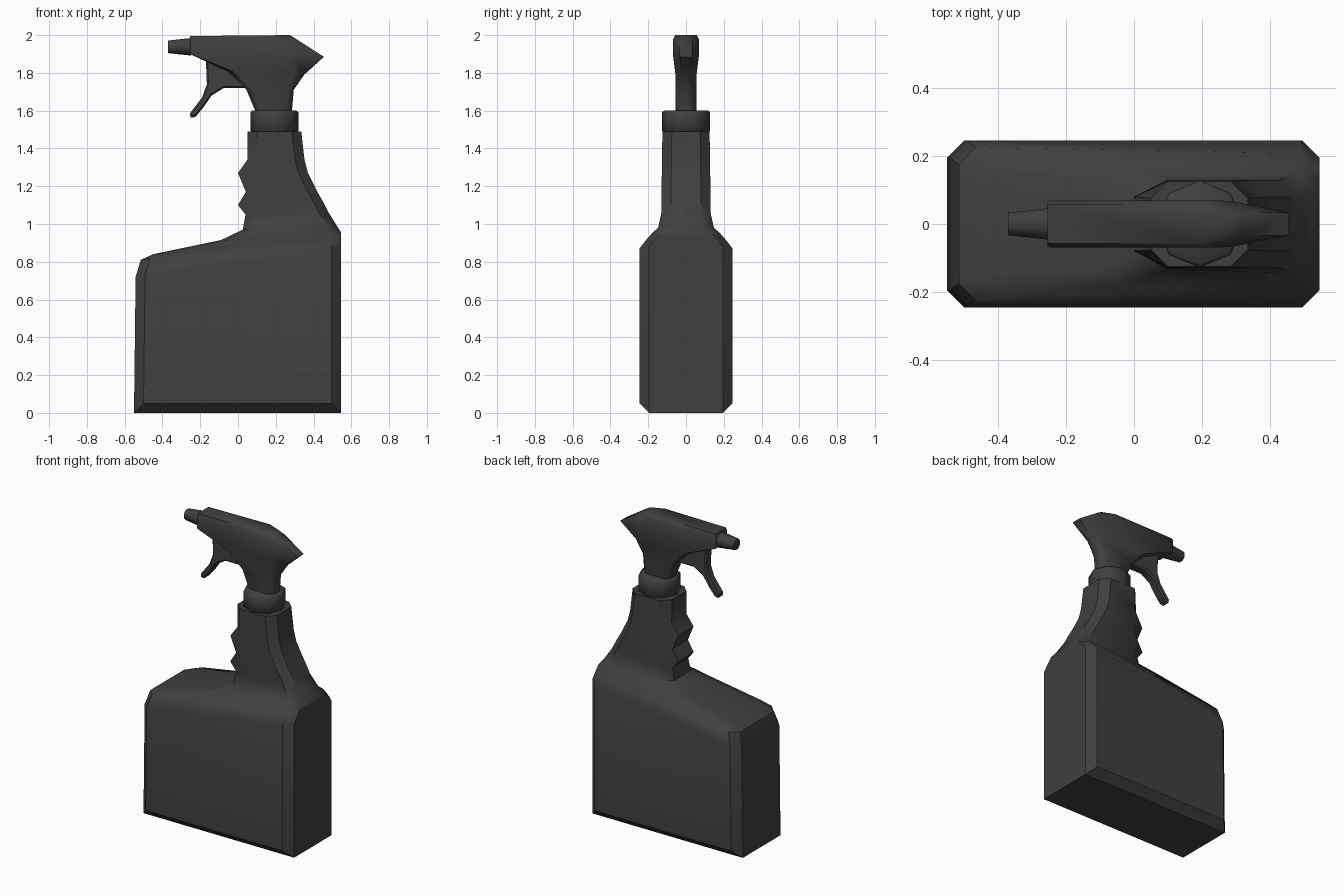
import bpy, bmesh, math
from mathutils import Matrix

if "Cube" in bpy.data.objects:
    bpy.data.objects.remove(bpy.data.objects["Cube"])

dark = bpy.data.materials.new("dark_plastic")
dark.diffuse_color = (0.05, 0.05, 0.05, 1)
dark.use_nodes = True
dark.node_tree.nodes["Principled BSDF"].inputs["Base Color"].default_value = dark.diffuse_color


def finish(name, bm, angle=40):
    bmesh.ops.remove_doubles(bm, verts=bm.verts, dist=0.0005)
    bmesh.ops.recalc_face_normals(bm, faces=bm.faces)
    me = bpy.data.meshes.new(name)
    bm.to_mesh(me)
    bm.free()
    ob = bpy.data.objects.new(name, me)
    bpy.context.collection.objects.link(ob)
    me.materials.append(dark)
    bpy.ops.object.select_all(action='DESELECT')
    ob.select_set(True)
    bpy.context.view_layer.objects.active = ob
    bpy.ops.object.shade_smooth_by_angle(angle=math.radians(angle))
    return ob


def loft(name, rings, cut, angle=40):
    """Slanted eight-sided rings: left x, z, half width, chamfer, then right."""
    bm = bmesh.new()
    loops = []
    for xl, zl, hl, cl, xr, zr, hr, cr in rings:
        half = [(xl, hl - min(cl, cut)), (xl + cl, hl),
                (xr - cr, hr), (xr, hr - min(cr, cut))]
        pts = half + [(x, -y) for x, y in reversed(half)]
        loops.append([bm.verts.new((x, y, zl + (zr - zl) * (x - xl) / (xr - xl)))
                      for x, y in pts])
    for a, b in zip(loops, loops[1:]):
        for i in range(8):
            j = (i + 1) % 8
            bm.faces.new((a[i], a[j], b[j], b[i]))
    bm.faces.new(loops[0])
    bm.faces.new(loops[-1])
    return finish(name, bm, angle)


# Bottle: chamfered tank, sloping shoulder, neck with two finger ridges
loft("bottle", [
    (-.55, 0, .195, 0, .545, 0, .195, 0),
    (-.55, .05, .245, .05, .545, .05, .245, .05),
    (-.542, .72, .245, .05, .545, .88, .245, .05),
    (-.515, .81, .225, .05, .545, .925, .208, .05),
    (-.45, .84, .205, .05, .545, .94, .193, .05),
    (-.09, .915, .18, .05, .545, .957, .178, .05),
    (.025, .97, .137, .07, .53, .98, .148, .05),
    (.04, 1.05, .13, .06, .48, 1.06, .13, .05),
    (0, 1.10, .13, .10, .455, 1.11, .13, .05),
    (.042, 1.17, .13, .06, .415, 1.18, .13, .05),
    (0, 1.27, .128, .10, .37, 1.27, .128, .05),
    (.05, 1.34, .127, .05, .352, 1.34, .127, .05),
    (.05, 1.49, .125, .05, .335, 1.49, .125, .05)], .05)

# Spray head: narrow stem widening into a barrel with a tapered back
loft("spray_head", [
    (.095, 1.59, .055, .03, .285, 1.59, .055, .03),
    (.045, 1.71, .055, .03, .295, 1.71, .055, .03),
    (-.06, 1.81, .056, .03, .35, 1.79, .056, .05),
    (-.255, 1.90, .066, .006, .455, 1.885, .068, .17),
    (-.255, 1.975, .069, .006, .315, 1.975, .069, .09),
    (-.255, 1.995, .058, .006, .275, 2.0, .058, .08)], .035, 50)


def cone(name, r1, r2, depth, matrix, turn=0, bevel=0):
    bm = bmesh.new()
    bmesh.ops.create_cone(bm, cap_ends=True, segments=8, radius1=r1, radius2=r2,
                          depth=depth, matrix=matrix @ Matrix.Rotation(turn, 4, 'Z'))
    if bevel:
        rim = [e for e in bm.edges if abs(e.verts[0].co.z - e.verts[1].co.z) < .001]
        bmesh.ops.bevel(bm, geom=rim, offset=bevel, segments=1, affect='EDGES')
    return finish(name, bm, 50)


# Screw cap and nozzle
cone("screw_cap", .128, .128, .115, Matrix.Translation((.193, 0, 1.5425)), 0, .01)
cone("nozzle", .05, .036, .12,
     Matrix.Translation((-.31, 0, 1.938)) @ Matrix.Rotation(-math.pi / 2, 4, 'Y'),
     math.pi / 8)

# Trigger: curved lever with a web back to the stem
outline = [(-.17, 1.87), (-.165, 1.74), (-.19, 1.67), (-.255, 1.585), (-.25, 1.562),
           (-.225, 1.567), (-.185, 1.615), (-.14, 1.68), (-.075, 1.72), (.06, 1.72),
           (.06, 1.80), (-.08, 1.87)]
bm = bmesh.new()
face = bm.faces.new([bm.verts.new((x, -.032, z)) for x, z in outline])
out = bmesh.ops.extrude_face_region(bm, geom=[face])
bmesh.ops.translate(bm, vec=(0, .064, 0),
                    verts=[v for v in out["geom"] if isinstance(v, bmesh.types.BMVert)])
rims = [e for e in bm.edges if abs(e.verts[0].co.y - e.verts[1].co.y) < .001]
bmesh.ops.bevel(bm, geom=rims, offset=.009, segments=1, affect='EDGES')
finish("trigger", bm)
